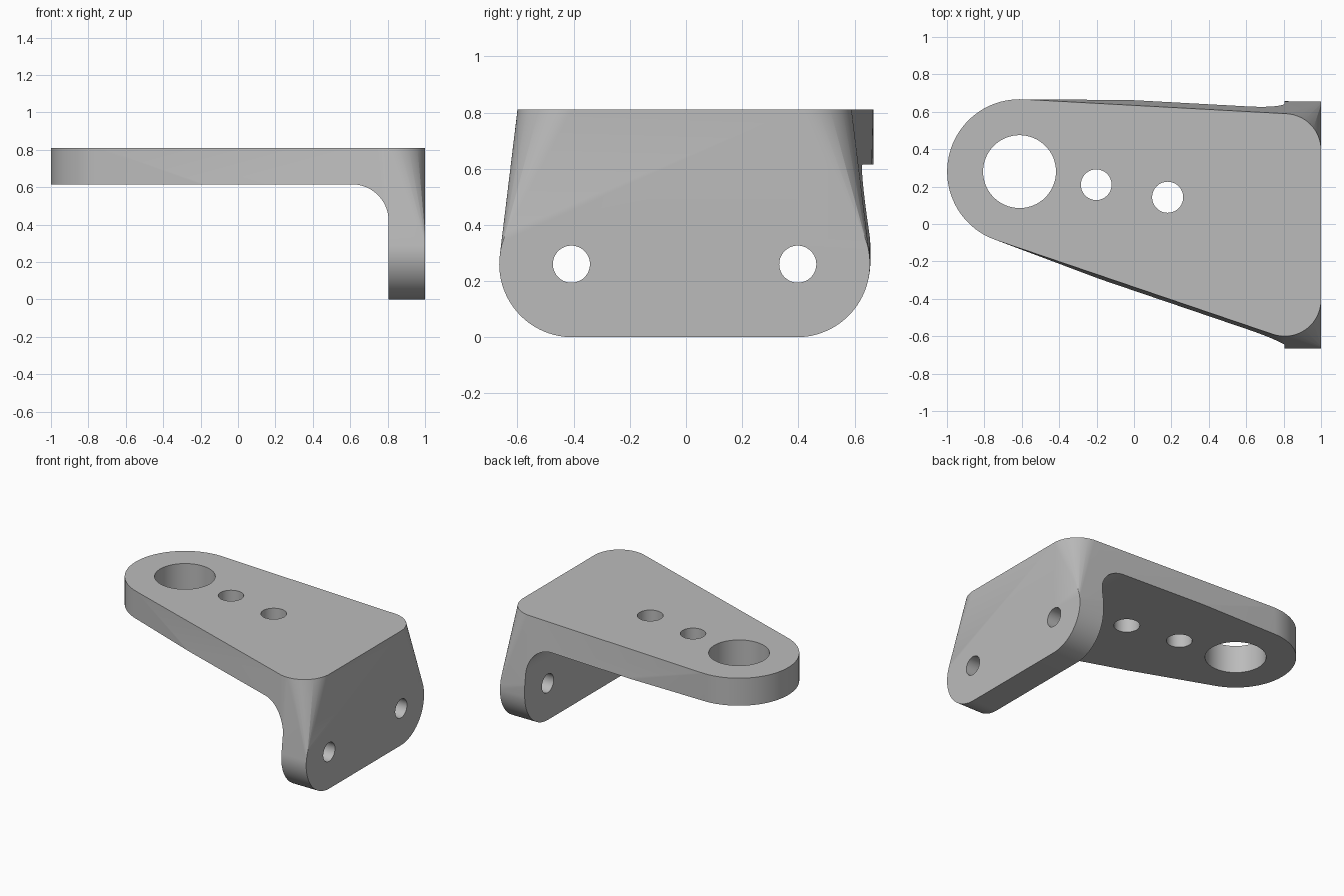
import bpy, bmesh, math
from mathutils import Matrix, Vector

old = bpy.data.objects.get("Cube")
if old:
    bpy.data.objects.remove(old, do_unlink=True)

TOP, UNDER, INNER = 0.81, 0.615, 0.805   # plate top, plate underside, flange inner face
FILLET = 0.195
MID = -0.005                             # flange centre line in y
BOSS = (-0.612, 0.28)

grey = bpy.data.materials.new("light grey")
grey.use_nodes = True
colour = (0.5, 0.5, 0.5, 1)
grey.diffuse_color = colour
grey.node_tree.nodes["Principled BSDF"].inputs["Base Color"].default_value = colour


def make_object(name, bm):
    bmesh.ops.recalc_face_normals(bm, faces=bm.faces)
    mesh = bpy.data.meshes.new(name)
    bm.to_mesh(mesh)
    bm.free()
    mesh.materials.append(grey)
    obj = bpy.data.objects.new(name, mesh)
    bpy.context.collection.objects.link(obj)
    return obj


def circle(a, b, radius, count=96):
    steps = [2 * math.pi * i / count for i in range(count)]
    return [(a + radius * math.cos(t), b + radius * math.sin(t)) for t in steps]


def cut(target, cutter):
    mod = target.modifiers.new("cut", 'BOOLEAN')
    mod.operation = 'DIFFERENCE'
    mod.solver = 'EXACT'
    mod.object = cutter
    bpy.context.view_layer.objects.active = target
    bpy.ops.object.modifier_apply(modifier=mod.name)
    bpy.data.objects.remove(cutter, do_unlink=True)


def hole(target, centre, radius, axis):
    bm = bmesh.new()
    turn = Matrix.Rotation(math.pi / 2, 4, 'Y') if axis == 'X' else Matrix()
    bmesh.ops.create_cone(bm, cap_ends=True, segments=64, radius1=radius, radius2=radius,
                          depth=0.6, matrix=Matrix.Translation(centre) @ turn)
    cut(target, make_object("hole_cutter", bm))


# Outer body: hull around the round end, the top corners and the flange's lower corners
points = [(x, y, z) for x, y in circle(*BOSS, 0.387) for z in (TOP, 0.3)]
for side in (-1, 1):
    points += [(x, y, TOP) for x, y in circle(0.805, MID + side * 0.4, 0.195)]
    points += [(x, y, z) for y, z in circle(MID + side * 0.4, 0.26, 0.26) for x in (INNER, 1)]
bm = bmesh.new()
for p in points:
    bm.verts.new(p)
hull = bmesh.ops.convex_hull(bm, input=bm.verts)
spare = {v for v in hull["geom_interior"] + hull["geom_unused"] if isinstance(v, bmesh.types.BMVert)}
bmesh.ops.delete(bm, geom=list(spare), context='VERTS')
bmesh.ops.dissolve_limit(bm, angle_limit=0.002, verts=bm.verts, edges=bm.edges)
bracket = make_object("angle_bracket", bm)

# Open space under the plate, with a rounded inner corner
profile = [(-1.5, -0.3), (INNER, -0.3)]
for i in range(25):
    t = math.pi / 2 * i / 24
    profile.append((INNER - FILLET + FILLET * math.cos(t), UNDER - FILLET + FILLET * math.sin(t)))
profile.append((-1.5, UNDER))
bm = bmesh.new()
face = bm.faces.new([bm.verts.new((x, -1, z)) for x, z in profile])
sweep = bmesh.ops.extrude_face_region(bm, geom=[face])["geom"]
bmesh.ops.translate(bm, vec=Vector((0, 2, 0)),
                    verts=[v for v in sweep if isinstance(v, bmesh.types.BMVert)])
cut(bracket, make_object("space_cutter", bm))

# Bores in the plate and bolt holes in the flange
for x, y, radius in ((*BOSS, 0.195), (-0.202, 0.21, 0.082), (0.18, 0.143, 0.083)):
    hole(bracket, (x, y, 0.75), radius, 'Z')
for side in (-1, 1):
    hole(bracket, (0.9, MID + side * 0.403, 0.26), 0.066, 'X')

# Smooth shading with crisp rims
bpy.ops.object.select_all(action='DESELECT')
bracket.select_set(True)
bpy.context.view_layer.objects.active = bracket
bpy.ops.object.shade_smooth_by_angle(angle=math.radians(30))
